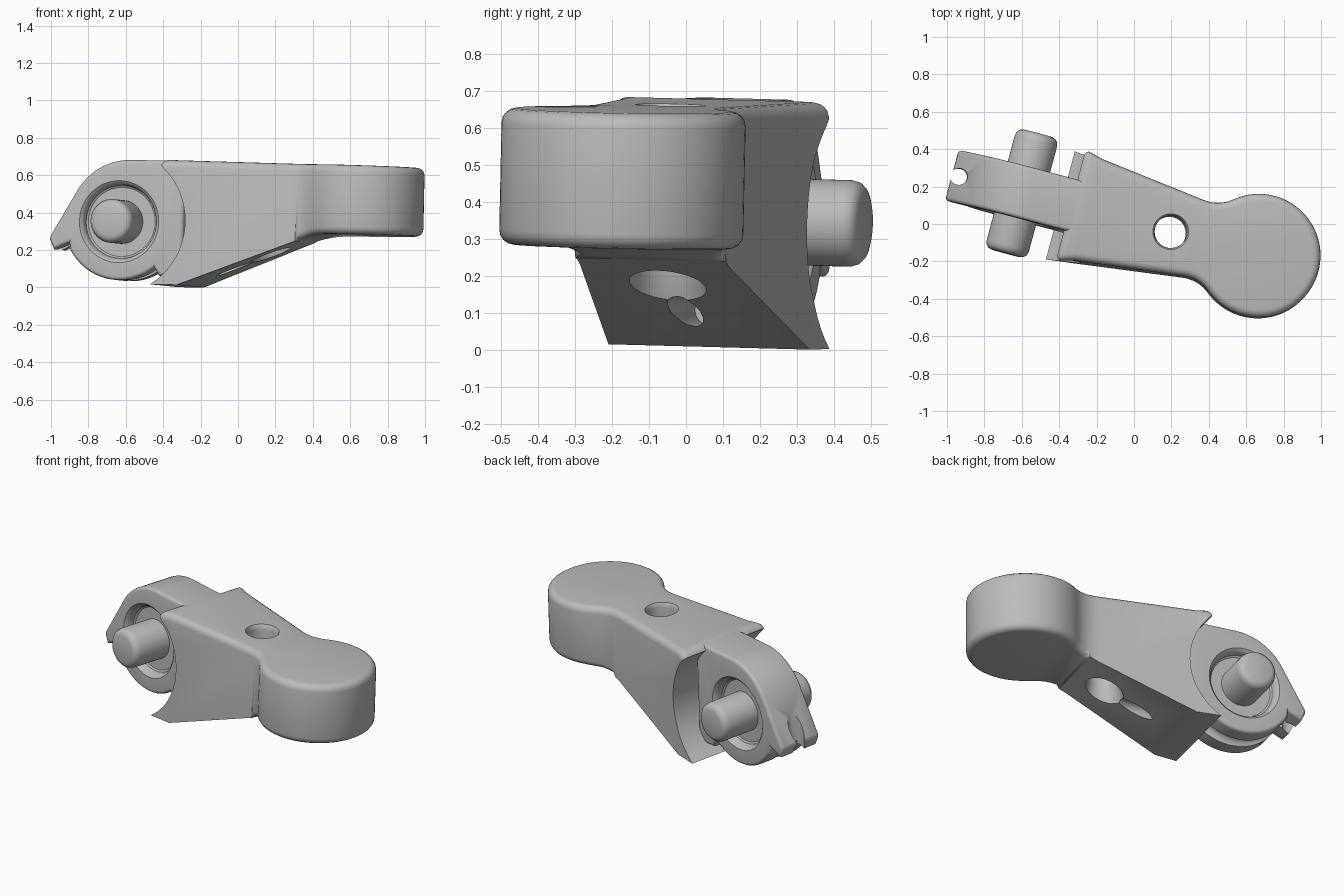
import bpy, bmesh, math
from mathutils import Matrix, Vector

cube = bpy.data.objects.get("Cube")
if cube:
    bpy.data.objects.remove(cube, do_unlink=True)

grey = bpy.data.materials.new("plain grey")
grey.use_nodes = True
grey.diffuse_color = (0.5, 0.5, 0.5, 1)
grey.node_tree.nodes["Principled BSDF"].inputs["Base Color"].default_value = (0.5, 0.5, 0.5, 1)

PIN = Vector((-0.624, 0, 0.336))     # hinge pin centre
ARM_TOP = 0.667


def add(name, bm):
    bmesh.ops.recalc_face_normals(bm, faces=bm.faces)
    mesh = bpy.data.meshes.new(name)
    bm.to_mesh(mesh)
    bm.free()
    obj = bpy.data.objects.new(name, mesh)
    bpy.context.collection.objects.link(obj)
    return obj


def arc(cx, cy, r, a, b, n):
    steps = [math.radians(a + (b - a) * i / n) for i in range(n + 1)]
    return [(cx + r * math.cos(t), cy + r * math.sin(t)) for t in steps]


def walls(bm, a, b):
    """Join two matching vertex loops with quads."""
    for i in range(len(a)):
        bm.faces.new((a[i - 1], a[i], b[i], b[i - 1]))


def round_edges(bm, edges, radius):
    bmesh.ops.recalc_face_normals(bm, faces=bm.faces)
    bmesh.ops.bevel(bm, geom=edges, offset=radius, segments=4, profile=0.5,
                    affect='EDGES', clamp_overlap=False)


def lathe(name, profile, centre, axis):
    """Revolve (radius, distance) points about an axis through centre."""
    bm = bmesh.new()
    vs = [bm.verts.new((r, 0, h)) for r, h in profile]
    es = [bm.edges.new(p) for p in zip(vs, vs[1:])]
    bmesh.ops.spin(bm, geom=vs + es, cent=(0, 0, 0), axis=(0, 0, 1),
                   angle=2 * math.pi, steps=64)
    bmesh.ops.remove_doubles(bm, verts=bm.verts, dist=1e-4)
    turn = Vector((0, 0, 1)).rotation_difference(Vector(axis)).to_matrix().to_4x4()
    bm.transform(Matrix.Translation(centre) @ turn)
    return add(name, bm)


def tube(name, path, radius):
    """Round bar along (u, z) points in the middle plane."""
    curve = bpy.data.curves.new(name, 'CURVE')
    curve.dimensions = '3D'
    curve.bevel_depth, curve.bevel_resolution, curve.use_fill_caps = radius, 6, True
    line = curve.splines.new('POLY')
    line.points.add(len(path) - 1)
    for point, (u, z) in zip(line.points, path):
        point.co = (u, 0, z, 1)
    temp = bpy.data.objects.new(name, curve)
    bpy.context.collection.objects.link(temp)
    deps = bpy.context.evaluated_depsgraph_get()
    bm = bmesh.new()
    bm.from_mesh(bpy.data.meshes.new_from_object(temp.evaluated_get(deps)))
    bpy.data.objects.remove(temp)
    bmesh.ops.remove_doubles(bm, verts=bm.verts, dist=1e-5)
    return add(name, bm)


def cut(obj, cutters):
    for c in cutters:
        c.hide_render = True
        mod = obj.modifiers.new("cut", 'BOOLEAN')
        mod.operation, mod.solver, mod.object = 'DIFFERENCE', 'EXACT', c
    deps = bpy.context.evaluated_depsgraph_get()
    mesh = bpy.data.meshes.new_from_object(obj.evaluated_get(deps))
    obj.modifiers.clear()
    obj.data = mesh
    for c in cutters:
        bpy.data.objects.remove(c)


# Body: tapered wedge flowing into a round head
def half_width(u):
    return 0.29 - 0.12 * (u + 0.33)


def underside(u):
    """Flat foot, straight slope, then a soft blend into the flat head."""
    slope, foot, blend, head = 0.39, -0.26, 0.1, 0.285
    kink = foot + head / slope
    if abs(u - kink) < blend:
        return head - slope * (kink + blend - u) ** 2 / (4 * blend)
    return min(head, max(0, slope * (u - foot)))


HEAD_U, HEAD_R, FILLET = 0.682, 0.33, 0.2
fu = 0.35
for _ in range(8):
    fv = half_width(fu) + FILLET
    fu = HEAD_U - math.sqrt((HEAD_R + FILLET) ** 2 - fv ** 2)
join = math.degrees(math.atan2(fv, fu - HEAD_U))
side = [(u, half_width(u)) for u in (-0.5, -0.26)]
side += arc(fu, fv, FILLET, -97, join - 180, 10)
side += arc(HEAD_U, 0, HEAD_R, join, 0, 32)[1:-1]
outline = side + [(HEAD_U + HEAD_R, 0)] + [(u, -v) for u, v in reversed(side)]

bm = bmesh.new()
top = [bm.verts.new((max(u, -0.355), v, 0.6634 - 0.012 * u)) for u, v in outline]
low = [bm.verts.new((u, v, underside(u))) for u, v in outline]
bm.faces.new(top)
walls(bm, top, low)
last = len(outline) - 1
flat = next(i for i, (u, v) in enumerate(side) if u > 0.58)
for i in range(flat):
    bm.faces.new((low[i], low[i + 1], low[last - i - 1], low[last - i]))
bm.faces.new(low[flat:last - flat + 1])
bmesh.ops.recalc_face_normals(bm, faces=bm.faces)
round_edges(bm, [e for e in bm.edges if e.calc_face_angle(0) > math.radians(50)
                 and sum(v.co.z for v in e.verts) > 0.5], 0.04)
body = add("body", bm)

cut(body, [
    lathe("socket_cutter", [(0, -0.6), (0.402, -0.6), (0.402, 0.6), (0, 0.6)], PIN, (0, 1, 0)),
    lathe("hole_cutter", [(0, 0), (0.12, 0), (0.118, 0.13), (0.105, 0.17), (0.088, 0.25), (0.086, 0.63),
                          (0.089, 0.65), (0.098, 0.665), (0.098, 0.8), (0, 0.8)],
          (0.194, 0, 0), (0, 0, 1)),
    tube("cable_hole_cutter", [(-0.26, 0.1), (0.3, 0.1)], 0.042),
])

# Hinge arm: flat plate with a round lower rim and a hooked tail
profile = [(-0.27, ARM_TOP - 0.03), (-0.295, ARM_TOP)]
profile += arc(-0.574, ARM_TOP - 0.335, 0.335, 90, 152, 14)
profile += [(-1.006, 0.255), (-1.009, 0.235), (-0.985, 0.183), (-0.9, 0.222)]
profile += arc(PIN.x, PIN.z, 0.312, 209, 309, 28)
profile += [(-0.4, 0.05), (-0.27, 0.05)]
bm = bmesh.new()
near, far = ([bm.verts.new((u, v, z)) for u, z in profile] for v in (-0.14, 0.14))
walls(bm, near, far)
caps = [bm.faces.new(near), bm.faces.new(far)]
round_edges(bm, [e for f in caps for e in f.edges], 0.02)
arm = add("hinge_arm", bm)

recess = [(0, 0.085), (0.185, 0.085), (0.195, 0.092), (0.199, 0.115),
          (0.207, 0.13), (0.222, 0.142), (0.222, 0.3), (0, 0.3)]
cut(arm, [lathe("recess_cutter", recess, PIN, (0, s, 0)) for s in (-1, 1)] + [
    tube("tail_slot_cutter", [(-0.972, 0.1), (-0.972, 0.6)], 0.045),
    tube("rim_groove_cutter", arc(PIN.x, PIN.z, 0.312, 200, 315, 30), 0.04),
])

# Pin with rounded ends
end = [(0, 0.332), (0.08, 0.332), (0.098, 0.326), (0.111, 0.313), (0.117, 0.292)]
pin = lathe("hinge_pin", end + [(r, -h) for r, h in reversed(end)], PIN, (0, 1, 0))

# Pose, settle on the ground and finish
parts = [body, arm, pin]
pose = (Matrix.Translation((-0.004, -0.005, 0))
        @ Matrix.Rotation(math.radians(-1.2), 4, 'X') @ Matrix.Rotation(math.radians(1.2), 4, 'Y')
        @ Matrix.Rotation(math.radians(-15), 4, 'Z'))
for p in parts:
    p.data.transform(pose)
floor = min(v.co.z for p in parts for v in p.data.vertices)
bpy.ops.object.select_all(action='DESELECT')
for p in parts:
    p.data.transform(Matrix.Translation((0, 0, -floor)))
    p.data.materials.clear()
    p.data.materials.append(grey)
    p.select_set(True)
bpy.context.view_layer.objects.active = body
bpy.ops.object.shade_smooth_by_angle(angle=math.radians(35))
